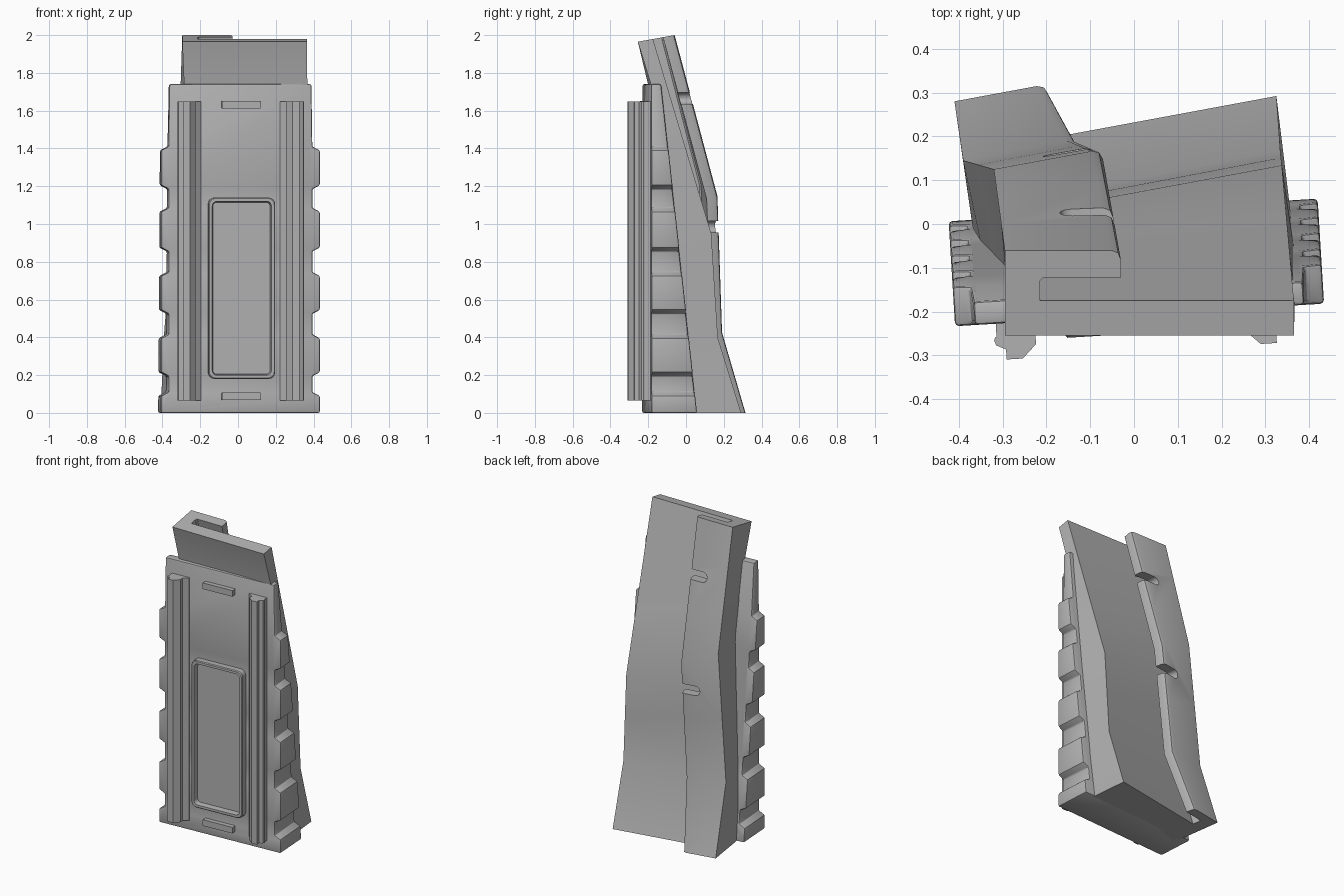
import bpy, bmesh, math
from mathutils import Vector, Matrix

if "Cube" in bpy.data.objects:
    bpy.data.objects.remove(bpy.data.objects["Cube"])

grey = bpy.data.materials.new("plain_grey")
grey.diffuse_color = (0.44, 0.44, 0.44, 1)
grey.use_nodes = True
grey.node_tree.nodes["Principled BSDF"].inputs["Base Color"].default_value = grey.diffuse_color
YAW = math.radians(3.5)      # the front body is slightly turned
FRONT = -0.208               # local y of the front face


def make(name, bm, yaw=0.0):
    bmesh.ops.recalc_face_normals(bm, faces=bm.faces)
    me = bpy.data.meshes.new(name)
    bm.to_mesh(me)
    bm.free()
    ob = bpy.data.objects.new(name, me)
    bpy.context.collection.objects.link(ob)
    me.materials.append(grey)
    me.transform(Matrix.Rotation(yaw, 4, 'Z'))
    return ob


def loft(name, rings, yaw=0.0):
    """Skin closed rings of points and cap both ends."""
    bm = bmesh.new()
    rows = [[bm.verts.new(p) for p in r] for r in rings]
    n = len(rows[0])
    for a, b in zip(rows, rows[1:]):
        for i in range(n):
            j = (i + 1) % n
            bm.faces.new((a[i], a[j], b[j], b[i]))
    bm.faces.new(rows[0])
    bm.faces.new(rows[-1])
    return make(name, bm, yaw)


def apply_mod(ob, kind, **props):
    m = ob.modifiers.new(kind.lower(), kind)
    for k, v in props.items():
        setattr(m, k, v)
    bpy.context.view_layer.objects.active = ob
    bpy.ops.object.modifier_apply(modifier=m.name)


def bevel(ob, w, seg=2):
    apply_mod(ob, 'BEVEL', width=w, segments=seg, limit_method='ANGLE',
              angle_limit=math.radians(35))


def rounded_rect(x0, x1, z0, z1, r, y, seg=4):
    pts = []
    for cx, cz, a0 in ((x1 - r, z1 - r, 0), (x0 + r, z1 - r, 90),
                       (x0 + r, z0 + r, 180), (x1 - r, z0 + r, 270)):
        for k in range(seg + 1):
            a = math.radians(a0 + 90 * k / seg)
            pts.append((cx + r * math.cos(a), y, cz + r * math.sin(a)))
    return pts


# Front body: toothed outline extruded back to a sloping rear face
IN, OUT, TOP = 0.382, 0.422, 1.74
side = [(OUT, 0.0), (OUT, 0.09), (IN, 0.11)]
for z0, z1 in ((0.20, 0.41), (0.53, 0.74), (0.86, 1.08), (1.19, 1.405)):
    side += [(IN, z0 - 0.005), (OUT, z0 + 0.015), (OUT, z1 - 0.015), (IN, z1 + 0.005)]
side += [(IN - 0.005, TOP)]
outline = side + [(-x, z) for x, z in reversed(side)]


def rear(z):
    return 0.033 - 0.188 * z / TOP


body = loft("front_body", [[(x, FRONT, z) for x, z in outline],
                           [(x, rear(z), z) for x, z in outline]], YAW)
bevel(body, 0.009)

# Raised panel frame with a sunken floor
loft("panel_frame", [
    rounded_rect(-0.172, 0.182, 0.18, 1.14, 0.035, FRONT + 0.01),
    rounded_rect(-0.172, 0.182, 0.18, 1.14, 0.035, FRONT - 0.037),
    rounded_rect(-0.167, 0.177, 0.185, 1.135, 0.032, FRONT - 0.042),
    rounded_rect(-0.152, 0.162, 0.20, 1.12, 0.025, FRONT - 0.042),
    rounded_rect(-0.147, 0.157, 0.205, 1.115, 0.022, FRONT - 0.008)], YAW)

# Small bars above and below the panel
for name, z in (("lower_bar", 0.067), ("upper_bar", 1.612)):
    loft(name, [rounded_rect(-0.10, 0.108, z, z + 0.04, 0.004, y, 2)
                for y in (FRONT + 0.01, FRONT - 0.03)], YAW)

# Long rails: knob on the outer edge, slanted inner face
section = [(0.325, -0.20), (0.325, -0.238)]
for a in (30, 0, -40, -80):
    section.append((0.313 + 0.018 * math.cos(math.radians(a)),
                    -0.247 + 0.016 * math.sin(math.radians(a))))
section += [(0.305, -0.268), (0.305, -0.291), (0.268, -0.291), (0.236, -0.26),
            (0.236, -0.236), (0.205, -0.215), (0.205, -0.20)]
for name, s in (("left_rail", -1), ("right_rail", 1)):
    loft(name, [[(s * (x + 0.004), y, z) for x, y in section]
                for z in (0.065, 1.648)], YAW)

# Rear shell: twisting section with a hooked flap over an open slot
# station: flap corner x, y, turn, flap width, full width, wall offset
stations = [(-0.41, 0.28, 10.5, 0.213, 0.725, 0.122),
            (-0.39, 0.145, 11.0, 0.262, 0.715, 0.115),
            (-0.32, 0.125, 10.5, 0.249, 0.648, 0.111),
            (-0.295, -0.06, 0.0, 0.265, 0.660, 0.115)]


def ring(i):
    ax, ay, turn, flap, wide, gap = stations[i]
    t = math.radians(turn)
    depth = 0.195 if i == 3 else 0.31
    local = [(0, 0), (flap - 0.022, 0), (flap - 0.006, 0.006), (flap, 0.022),
             (flap, 0.062), (0.088, 0.062), (0.08, 0.07), (0.08, gap),
             (wide, gap), (wide, depth), (0, depth)]
    pts = []
    for u, v in local:
        x = ax + u * math.cos(t) + v * math.sin(t)
        y = ay + u * math.sin(t) - v * math.cos(t)
        z = (0.0, 0.44 - 0.06 * (x + 0.39), 1.25 - 0.46 * (x + 0.32),
             1.965 + 0.18 * (y + 0.255))[i]
        pts.append(Vector((x, y, z)))
    return pts


def bury_front(pts):
    """Keep the front edge of the shell hidden inside the body."""
    for p in pts[-2:]:
        if p.z < 1.76:
            p.y = 0.061 * p.x + (FRONT + rear(p.z)) / 2
    return pts


rings = [bury_front(ring(0))]
for i, cuts in enumerate(([1.0], [0.5, 1.0], [0.34, 0.68, 1.0])):
    a, b = ring(i), ring(i + 1)
    for t in cuts:
        rings.append(bury_front([p.lerp(q, t) for p, q in zip(a, b)]))
shell = loft("rear_shell", rings)

# Round-ended notches cut into the flap edge
for x0, y0, z0, turn in ((-0.17, 0.035, 1.665, 4.5), (-0.21, 0.165, 0.985, 10.5)):
    cutter = loft("notch_cutter", [rounded_rect(0, 0.3, -0.03, 0.03, 0.029, y)
                                   for y in (-0.085, 0.12)])
    cutter.data.transform(Matrix.Translation((x0, y0, z0)) @
                          Matrix.Rotation(math.radians(turn), 4, 'Z'))
    cutter.hide_render = True
    apply_mod(shell, 'BOOLEAN', object=cutter, operation='DIFFERENCE', solver='EXACT')
    bpy.data.objects.remove(cutter)

# Smooth shading with sharp edges kept
for ob in bpy.context.scene.objects:
    bpy.ops.object.select_all(action='DESELECT')
    ob.select_set(True)
    bpy.context.view_layer.objects.active = ob
    bpy.ops.object.shade_smooth_by_angle(angle=math.radians(25))
